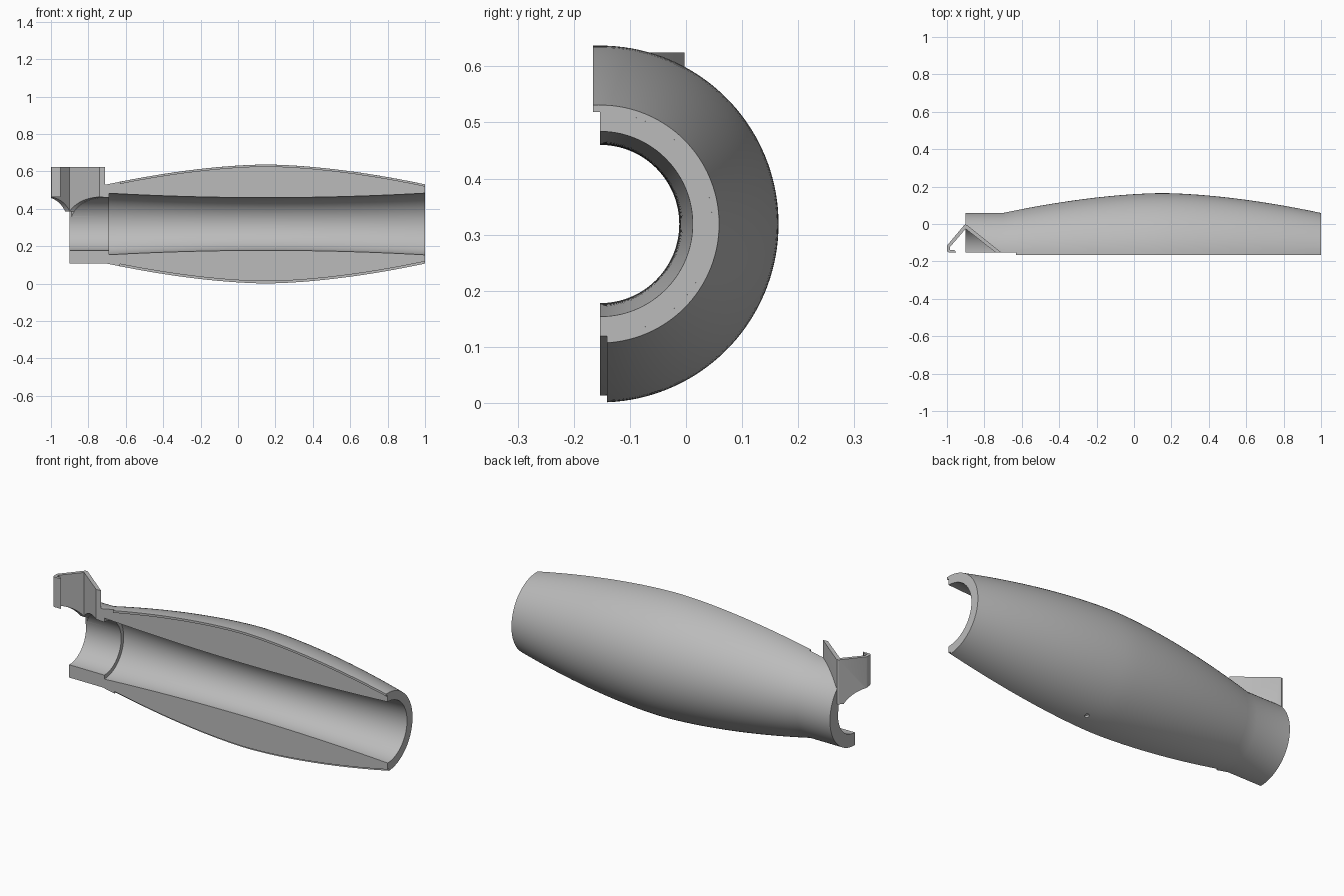
import bpy, bmesh, math
from mathutils import Vector

cube = bpy.data.objects.get("Cube")
if cube:
    bpy.data.objects.remove(cube, do_unlink=True)

AXIS_Y, AXIS_Z = -0.153, 0.319
MID, HALF = 0.15, 0.85
SKIN, STEP = 0.012, 0.0125
SLEEVE_R, BORE_R = 0.212, 0.143

grey = bpy.data.materials.new("plain grey")
grey.use_nodes = True
grey.diffuse_color = (0.5, 0.5, 0.5, 1)
grey.node_tree.nodes["Principled BSDF"].inputs["Base Color"].default_value = (0.5, 0.5, 0.5, 1)


def outer(x):
    t = min(1, abs(x - MID) / HALF)
    return 0.318 - (0.318 - SLEEVE_R) * t ** 1.7


def inner(x):
    return BORE_R - 0.002 + 0.024 * min(1, abs(x - MID) / HALF) ** 2


def steps(a, b, n):
    return [a + (b - a) * i / n for i in range(n + 1)]


def finish(name, bm):
    bmesh.ops.recalc_face_normals(bm, faces=bm.faces)
    mesh = bpy.data.meshes.new(name)
    bm.to_mesh(mesh)
    bm.free()
    ob = bpy.data.objects.new(name, mesh)
    bpy.context.collection.objects.link(ob)
    mesh.materials.append(grey)
    return ob


def half_lathe(name, profile, offset, segments=72):
    """Half turn of a closed (x, radius) profile; offset slides both ends in y."""
    bm = bmesh.new()
    rings = []
    for i in range(segments + 1):
        ring = []
        for x, r in profile:
            lean = math.asin(offset / r)
            a = lean + (math.pi) * i / segments
            ring.append(bm.verts.new((x, AXIS_Y + r * math.sin(a), AXIS_Z + r * math.cos(a))))
        rings.append(ring)
    n = len(profile)
    for p, q in zip(rings, rings[1:]):
        for j in range(n):
            k = (j + 1) % n
            bm.faces.new((p[j], p[k], q[k], q[j]))
    bm.faces.new(rings[0])
    bm.faces.new(rings[-1])
    return finish(name, bm)


def prism(name, points, z0, z1):
    bm = bmesh.new()
    face = bm.faces.new([bm.verts.new((x, y, z0)) for x, y in points])
    top = bmesh.ops.extrude_face_region(bm, geom=[face])["geom"]
    verts = [v for v in top if isinstance(v, bmesh.types.BMVert)]
    bmesh.ops.translate(bm, verts=verts, vec=(0, 0, z1 - z0))
    return finish(name, bm)


def rod(name, centre, direction, radius, depth, sides):
    bm = bmesh.new()
    bmesh.ops.create_cone(bm, cap_ends=True, segments=sides, radius1=radius, radius2=radius, depth=depth)
    ob = finish(name, bm)
    ob.rotation_euler = Vector(direction).to_track_quat('Z', 'Y').to_euler()
    ob.location = centre
    return ob


def activate(ob):
    bpy.ops.object.select_all(action='DESELECT')
    ob.select_set(True)
    bpy.context.view_layer.objects.active = ob


def cut(ob, cutter):
    cutter.hide_render = True
    mod = ob.modifiers.new("cut", 'BOOLEAN')
    mod.operation = 'DIFFERENCE'
    mod.solver = 'EXACT'
    mod.object = cutter
    activate(ob)
    bpy.ops.object.modifier_apply(modifier=mod.name)
    bpy.data.objects.remove(cutter, do_unlink=True)


# Half body with the narrow sleeve and a stepped bore
LIP_X, BORE_X = -0.63, -0.69
body_xs = steps(LIP_X, 1, 40)
profile = [(-0.9, SLEEVE_R), (-0.7, SLEEVE_R), (LIP_X, outer(LIP_X))]
profile += [(x, outer(x) - SKIN) for x in body_xs]
profile += [(x, inner(x)) for x in steps(1, BORE_X, 40)]
profile += [(BORE_X, BORE_R), (-0.9, BORE_R)]
body = half_lathe("half_body", profile, 0)

# Outer skin, turned slightly to form a lip above and a rebate below
profile = [(x, outer(x)) for x in body_xs]
profile += [(x, outer(x) - SKIN) for x in reversed(body_xs)]
skin = half_lathe("outer_skin", profile, -STEP)

# Small hole in the lower skin
angle = math.radians(162)
radial = Vector((0, math.sin(angle), math.cos(angle)))
spot = Vector((0.24, AXIS_Y, AXIS_Z)) + radial * outer(0.24)
cut(skin, rod("hole_cutter", spot, radial, 0.011, 0.06, 20))

# Wedge opening in the sleeve behind the bracket
wedge = [(-0.93, -0.016), (-0.889, -0.016), (-0.72, -0.148), (-0.72, -0.2), (-0.93, -0.2)]
cut(body, prism("wedge_cutter", wedge, AXIS_Z, 0.7))

# Upright V bracket with a hooked end, hollowed below to suit the bore
outline = [(-0.71, -0.152), (-0.892, -0.006), (-0.9, -0.003), (-0.908, -0.006),
           (-0.998, -0.113), (-1, -0.12), (-1, -0.14), (-0.997, -0.149), (-0.988, -0.152),
           (-0.95, -0.152), (-0.962, -0.138), (-0.983, -0.138), (-0.983, -0.122),
           (-0.9, -0.026), (-0.74, -0.152)]
bracket = prism("v_bracket", outline, 0.385, 0.625)
cut(bracket, rod("bore_cutter", (-0.85, AXIS_Y, AXIS_Z), (1, 0, 0), BORE_R + 0.001, 0.6, 96))

for ob in (body, skin, bracket):
    activate(ob)
    bpy.ops.object.shade_smooth_by_angle(angle=math.radians(25))
